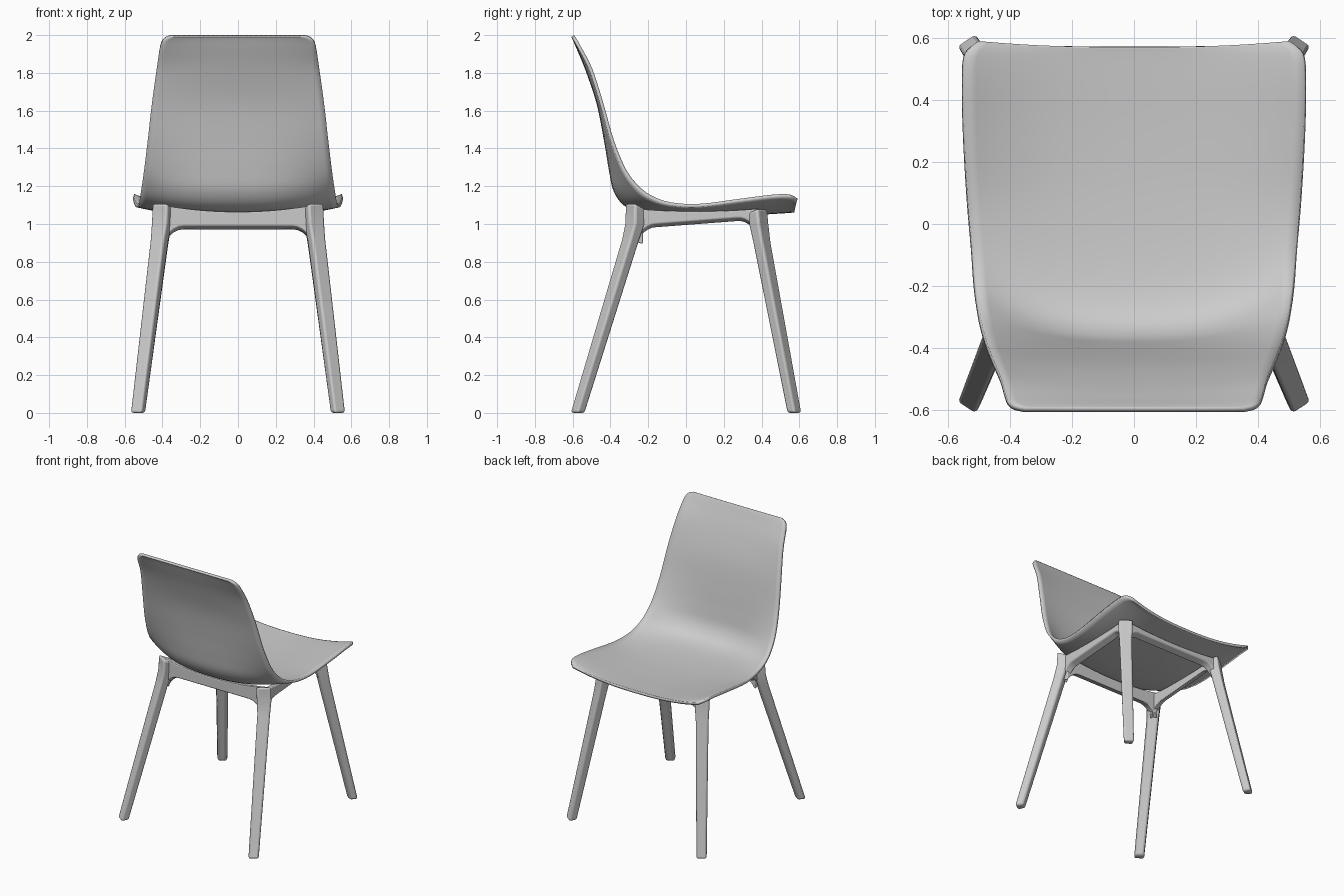
import bpy, bmesh
from mathutils import Vector

if "Cube" in bpy.data.objects:
    bpy.data.objects.remove(bpy.data.objects["Cube"])


def finish(name, bm, angle=0.7):
    bmesh.ops.recalc_face_normals(bm, faces=bm.faces)
    me = bpy.data.meshes.new(name)
    bm.to_mesh(me)
    bm.free()
    ob = bpy.data.objects.new(name, me)
    bpy.context.collection.objects.link(ob)
    bpy.ops.object.select_all(action='DESELECT')
    ob.select_set(True)
    bpy.context.view_layer.objects.active = ob
    bpy.ops.object.shade_smooth_by_angle(angle=angle)
    return ob


def loft(name, rings, closed=True):
    bm = bmesh.new()
    vs = [[bm.verts.new(p) for p in r] for r in rings]
    n = len(rings[0])
    for a, b in zip(vs, vs[1:]):
        for i in range(n if closed else n - 1):
            j = (i + 1) % n
            bm.faces.new((a[i], a[j], b[j], b[i]))
    if closed:
        bm.faces.new(vs[0])
        bm.faces.new(vs[-1])
    return finish(name, bm)


def mirror(ob):
    m = ob.modifiers.new("mirror", 'MIRROR')
    m.use_axis[0] = True


def bevel(ob, width):
    m = ob.modifiers.new("bevel", 'BEVEL')
    m.width, m.segments, m.limit_method, m.angle_limit = width, 3, 'ANGLE', 0.7


def spline(rows, steps):
    # Catmull-Rom through the stations
    rows = [Vector(r) for r in rows]
    out = []
    for i in range(len(rows) - 1):
        p0, p1 = rows[max(i - 1, 0)], rows[i]
        p2, p3 = rows[i + 1], rows[min(i + 2, len(rows) - 1)]
        for s in range(steps):
            t = s / steps
            out.append(0.5 * (2 * p1 + (p2 - p0) * t + (2 * p0 - 5 * p1 + 4 * p2 - p3) * t * t
                              + (3 * p1 - p0 - 3 * p2 + p3) * t ** 3))
    return out + [rows[-1]]


# Seat shell stations: centre y, centre z, edge y, edge z, half width
stations = [
    (-.600, 1.995, -.600, 1.995, .355), (-.592, 1.98, -.590, 1.98, .392),
    (-.575, 1.94, -.567, 1.94, .412), (-.525, 1.82, -.505, 1.82, .430),
    (-.465, 1.64, -.447, 1.64, .455), (-.425, 1.44, -.390, 1.44, .477),
    (-.400, 1.29, -.325, 1.285, .495), (-.372, 1.17, -.260, 1.20, .506),
    (-.300, 1.09, -.190, 1.145, .515), (-.160, 1.057, -.085, 1.107, .524),
    (.070, 1.047, .070, 1.098, .538), (.286, 1.052, .286, 1.125, .550),
    (.460, 1.062, .460, 1.147, .553), (.540, 1.067, .550, 1.147, .545),
    (.572, 1.070, .588, 1.125, .505)]
COLS = 28
rings = []
for cy, cz, ey, ez, w in spline(stations, 4):
    ring = []
    for i in range(COLS + 1):
        u = 2 * i / COLS - 1
        k = abs(u) ** 2.5
        ring.append((u * w, cy + (ey - cy) * k, cz + (ez - cz) * k))
    rings.append(ring)
shell = loft("seat_shell", rings, closed=False)
sol = shell.modifiers.new("thickness", 'SOLIDIFY')
sol.thickness, sol.offset = 0.018, 0


# Legs: tapered blocks turned towards the corners
def leg(name, path, out):
    out = Vector((out[0], out[1], 0)).normalized()
    tan = Vector((-out.y, out.x, 0))
    rings = []
    for x, y, z, ht, hr, lean in path:
        c = Vector((x, y, z))
        ring = []
        for a, b in ((-.8, -1), (.8, -1), (1, 1), (-1, 1)):
            ring.append(c + tan * a * ht + out * b * hr + Vector((0, 0, lean * b)))
        rings.append(ring)
    ob = loft(name, rings)
    mirror(ob)
    bevel(ob, 0.014)


leg("rear_leg", [(.527, -.572, 0, .036, .028, 0), (.412, -.290, .92, .044, .034, 0),
                 (.400, -.268, 1.0, .050, .036, .006), (.395, -.266, 1.095, .05, .036, .015)],
    (.55, -.83))
leg("front_leg", [(.527, .572, 0, .036, .028, 0), (.412, .400, .90, .044, .034, 0),
                  (.400, .383, 1.0, .050, .036, .004), (.393, .376, 1.07, .05, .036, .012)],
    (.55, .83))


# Rails: outer face upright, underside dropping inward, flared into the legs
def rail(name, a, b, inward, bottoms, tops, rise, steps=28):
    a, b, inward = Vector(a), Vector(b), Vector(inward)
    length = (b - a).length
    rings = []
    for i in range(steps + 1):
        t = i / steps
        d = min(t, 1 - t) * length
        flare = 0.08 * max(0, 1 - d / 0.11) ** 2
        p = a.lerp(b, t)
        low = bottoms[0] + (bottoms[1] - bottoms[0]) * t - flare
        up = rise * (2 * t - 1) ** 2
        q = p + inward
        rings.append([(p.x, p.y, tops[0] + up), (p.x, p.y, low + .012),
                      (q.x, q.y, low - .008), (q.x, q.y, tops[1] + up)])
    ob = loft(name, rings)
    bevel(ob, 0.007)
    return ob


side = rail("side_rail", (.418, -.275, 0), (.418, .385, 0), (-.05, 0, 0),
            (.98, 1.03), (1.068, 1.056), .015)
mirror(side)
rail("rear_rail", (-.40, -.288, 0), (.40, -.288, 0), (0, .06, 0),
     (.978, .978), (1.066, 1.050), .035)
rail("front_rail", (-.40, .408, 0), (.40, .408, 0), (0, -.05, 0),
     (1.005, 1.005), (1.047, 1.045), .025)
